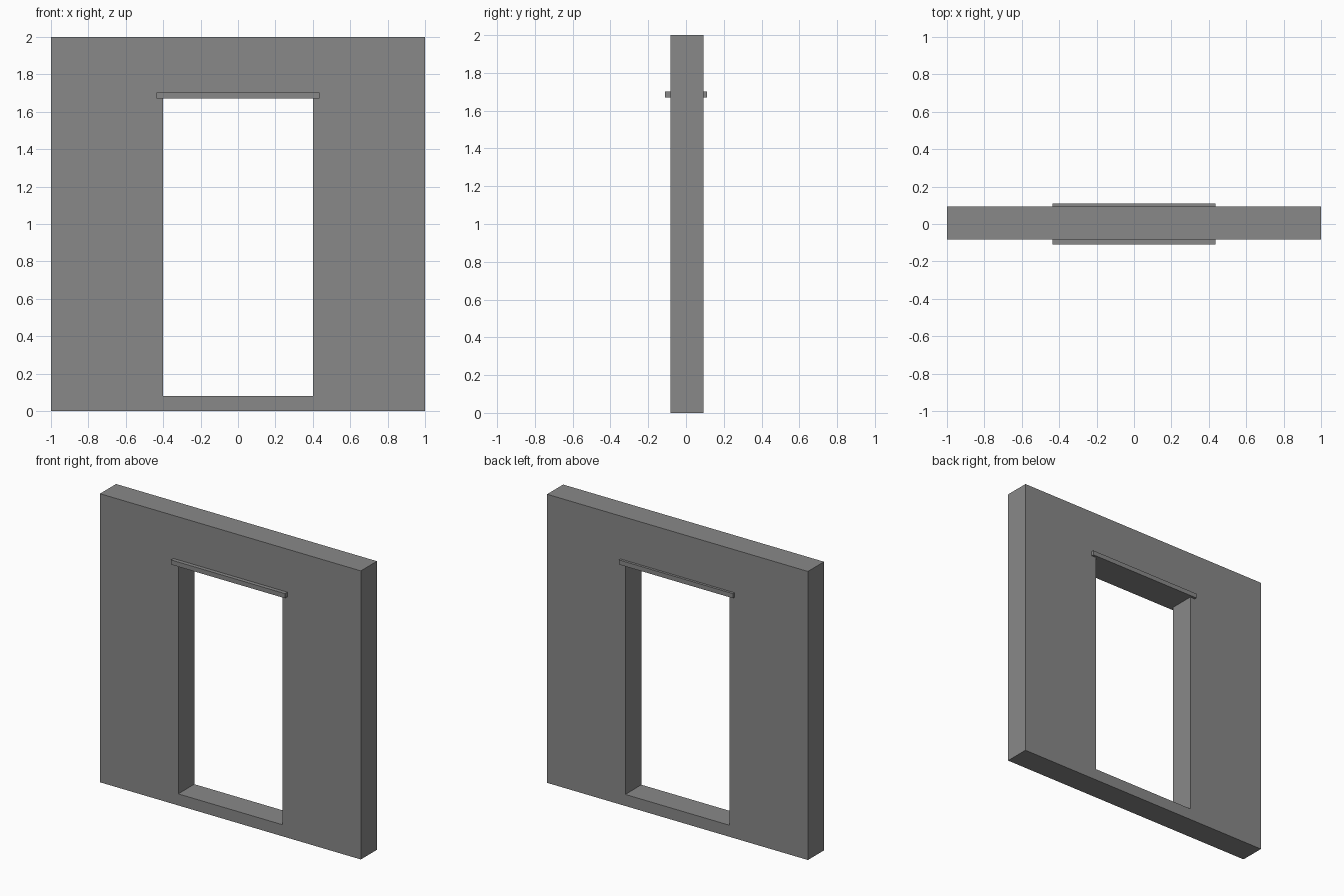
import bpy
import bmesh

cube = bpy.data.objects.get("Cube")
if cube:
    bpy.data.objects.remove(cube, do_unlink=True)

# One plain grey for the whole model
grey = bpy.data.materials.new("plaster_grey")
grey.use_nodes = True
colour = (0.25, 0.25, 0.25, 1)
grey.diffuse_color = colour
grey.node_tree.nodes["Principled BSDF"].inputs["Base Color"].default_value = colour

FRONT, BACK = -0.083, 0.093
OPEN_X, OPEN_LOW, OPEN_HIGH = 0.4, 0.08, 1.67


def add_object(name, bm):
    bmesh.ops.recalc_face_normals(bm, faces=bm.faces)
    mesh = bpy.data.meshes.new(name)
    bm.to_mesh(mesh)
    bm.free()
    mesh.materials.append(grey)
    obj = bpy.data.objects.new(name, mesh)
    bpy.context.collection.objects.link(obj)
    return obj


def rectangle(bm, half, low, high, y):
    corners = [(-half, low), (half, low), (half, high), (-half, high)]
    return [bm.verts.new((x, y, z)) for x, z in corners]


def box(name, half, y0, y1, low, high):
    bm = bmesh.new()
    face = bm.faces.new(rectangle(bm, half, low, high, y0))
    new = bmesh.ops.extrude_face_region(bm, geom=[face])["geom"]
    verts = [v for v in new if isinstance(v, bmesh.types.BMVert)]
    bmesh.ops.translate(bm, verts=verts, vec=(0, y1 - y0, 0))
    # Extruding a lone face may drop its start cap
    bmesh.ops.holes_fill(bm, edges=bm.edges, sides=4)
    return add_object(name, bm)


# Wall with a doorway: rings of outer and inner corners joined into a closed frame
bm = bmesh.new()
rings = [
    rectangle(bm, 1, 0, 2, FRONT),
    rectangle(bm, OPEN_X, OPEN_LOW, OPEN_HIGH, FRONT),
    rectangle(bm, OPEN_X, OPEN_LOW, OPEN_HIGH, BACK),
    rectangle(bm, 1, 0, 2, BACK),
]
for i, ring in enumerate(rings):
    following = rings[(i + 1) % 4]
    for j in range(4):
        k = (j + 1) % 4
        bm.faces.new((ring[j], ring[k], following[k], following[j]))
add_object("wall", bm)

# Thin lintel strips above the doorway on both faces
box("front_lintel", 0.437, -0.11, FRONT, OPEN_HIGH, 1.702)
box("back_lintel", 0.437, BACK, 0.11, OPEN_HIGH, 1.702)
